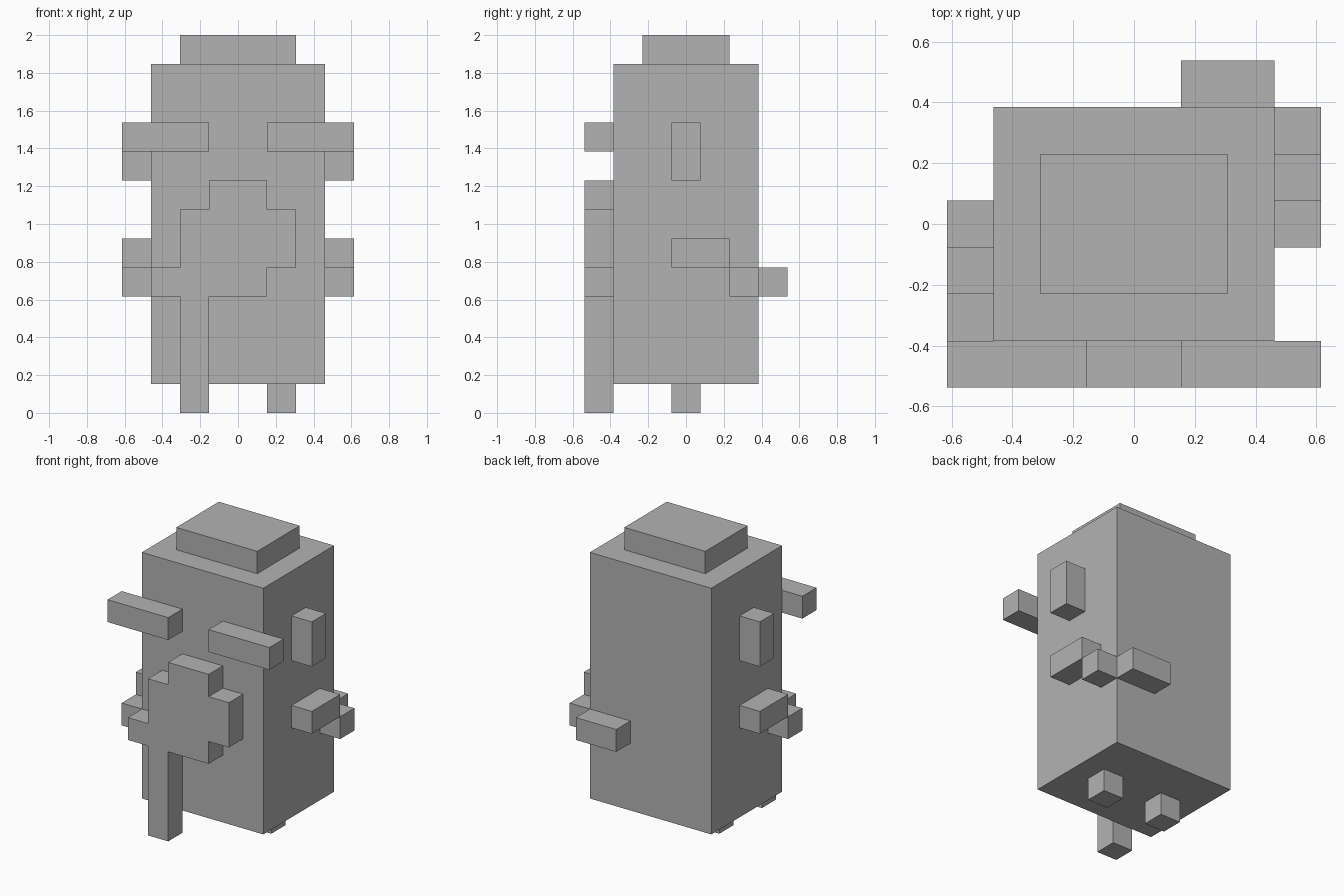
import bpy, bmesh
from mathutils import Vector

U = 2 / 13  # edge of one block

if "Cube" in bpy.data.objects:
    bpy.data.objects.remove(bpy.data.objects["Cube"], do_unlink=True)

grey = bpy.data.materials.new("plain grey")
grey.use_nodes = True
colour = (0.45, 0.45, 0.45, 1)
grey.diffuse_color = colour
grey.node_tree.nodes["Principled BSDF"].inputs["Base Color"].default_value = colour


def finish(name, bm):
    bmesh.ops.scale(bm, vec=(U, U, U), verts=bm.verts)
    bmesh.ops.recalc_face_normals(bm, faces=bm.faces)
    mesh = bpy.data.meshes.new(name)
    bm.to_mesh(mesh)
    bm.free()
    mesh.materials.append(grey)
    obj = bpy.data.objects.new(name, mesh)
    bpy.context.collection.objects.link(obj)
    return obj


def box(name, x, y, z):
    """Box from (low, high) spans, in blocks."""
    bm = bmesh.new()
    bmesh.ops.create_cube(bm, size=1)
    for v in bm.verts:
        v.co = Vector([span[0] if c < 0 else span[1] for c, span in zip(v.co, (x, y, z))])
    return finish(name, bm)


def slab(name, outline, y):
    """Front outline of (x, z) points, extruded through the y span."""
    bm = bmesh.new()
    face = bm.faces.new([bm.verts.new((px, y[0], pz)) for px, pz in outline])
    new = bmesh.ops.extrude_face_region(bm, geom=[face])["geom"]
    verts = [g for g in new if isinstance(g, bmesh.types.BMVert)]
    bmesh.ops.translate(bm, vec=(0, y[1] - y[0], 0), verts=verts)
    return finish(name, bm)


FRONT = (-3.5, -2.5)
MID = (-0.5, 0.5)

# Body and cap
box("body", (-3, 3), (-2.5, 2.5), (1, 12))
box("top_cap", (-2, 2), (-1.5, 1.5), (12, 13))

# Paired feet, brows and ears
for side, s in (("left", 1), ("right", -1)):
    def span(a, b):
        return tuple(sorted((s * a, s * b)))
    box(side + "_foot", span(1, 2), MID, (0, 1))
    box(side + "_brow", span(1, 4), FRONT, (9, 10))
    box(side + "_ear", span(3, 4), MID, (8, 10))

# Right arm reaches forward
box("right_upper_arm", (-4, -3), (-1.5, 0.5), (5, 6))
box("right_forearm", (-4, -3), (-2.5, -1.5), (4, 5))

# Left arm folds behind the back
box("left_upper_arm", (3, 4), (-0.5, 1.5), (5, 6))
box("left_forearm", (3, 4), (1.5, 2.5), (4, 5))
box("left_hand", (1, 3), (2.5, 3.5), (4, 5))

# Held paddle with the right hand on its edge and a long handle
slab("paddle_and_right_hand", [
    (-2, 0), (-1, 0), (-1, 4), (1, 4), (1, 5), (2, 5), (2, 7), (1, 7),
    (1, 8), (-1, 8), (-1, 7), (-2, 7), (-2, 5), (-3, 5), (-3, 4), (-2, 4)], FRONT)
